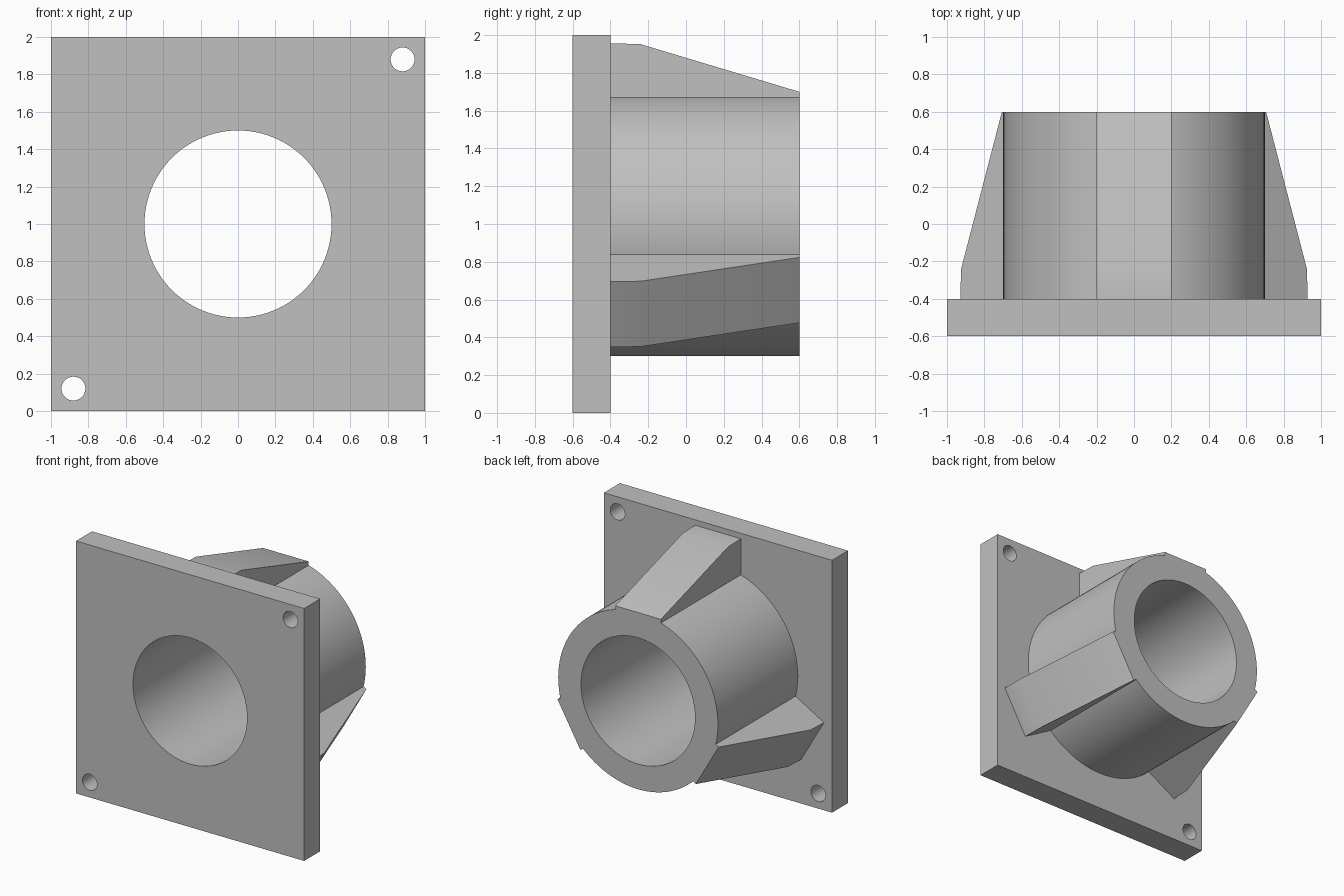
import bpy, bmesh
from math import cos, sin, tau, radians
from mathutils import Matrix

default = bpy.data.objects.get("Cube")
if default:
    bpy.data.objects.remove(default, do_unlink=True)

grey = bpy.data.materials.new("plain grey")
grey.use_nodes = True
colour = (0.53, 0.53, 0.53, 1)
grey.diffuse_color = colour
grey.node_tree.nodes["Principled BSDF"].inputs["Base Color"].default_value = colour


def circle(radius, cx=0, cy=0, count=96):
    return [(cx + radius * cos(tau * i / count), cy + radius * sin(tau * i / count))
            for i in range(count)]


def extrude_outline(name, loops, depth, matrix):
    """Fill an outline with its holes, extrude it along local z and place it."""
    bm = bmesh.new()
    edges = []
    for loop in loops:
        verts = [bm.verts.new((x, y, 0)) for x, y in loop]
        edges += [bm.edges.new((v, verts[i - 1])) for i, v in enumerate(verts)]
    bmesh.ops.triangle_fill(bm, use_beauty=True, edges=edges)
    grown = bmesh.ops.extrude_face_region(bm, geom=bm.faces[:])["geom"]
    moved = [g for g in grown if isinstance(g, bmesh.types.BMVert)]
    bmesh.ops.translate(bm, verts=moved, vec=(0, 0, depth))
    bm.transform(matrix)
    bmesh.ops.recalc_face_normals(bm, faces=bm.faces[:])
    mesh = bpy.data.meshes.new(name)
    bm.to_mesh(mesh)
    bm.free()
    mesh.materials.append(grey)
    obj = bpy.data.objects.new(name, mesh)
    bpy.context.collection.objects.link(obj)
    bpy.ops.object.select_all(action="DESELECT")
    obj.select_set(True)
    bpy.context.view_layer.objects.active = obj
    bpy.ops.object.shade_smooth_by_angle(angle=radians(30))
    return obj


# Outlines stand upright and extrude towards the front
upright = Matrix.Rotation(radians(90), 4, "X")
centre = Matrix.Translation((0, 0, 1))

# Square mounting plate with the bore and two corner screw holes
square = [(-1, -1), (1, -1), (1, 1), (-1, 1)]
screw_holes = [circle(0.064, s * 0.88, s * 0.88, 32) for s in (-1, 1)]
extrude_outline("mounting_plate", [square, circle(0.5)] + screw_holes, 0.2,
                centre @ Matrix.Translation((0, -0.4, 0)) @ upright)

# Tube behind the plate
extrude_outline("tube", [circle(0.7), circle(0.5)], 1.0,
                centre @ Matrix.Translation((0, 0.6, 0)) @ upright)

# Three tapered ribs around the tube: profile is (depth, radius)
rib_profile = [(-0.4, 0.66), (0.6, 0.66), (0.6, 0.7), (-0.24, 0.952), (-0.4, 0.957)]
sideways = Matrix(((0, 0, 1, -0.2), (1, 0, 0, 0), (0, 1, 0, 0), (0, 0, 0, 1)))
for i, place in enumerate(("top", "lower_left", "lower_right")):
    extrude_outline("rib_" + place, [rib_profile], 0.4,
                    centre @ Matrix.Rotation(i * tau / 3, 4, "Y") @ sideways)
